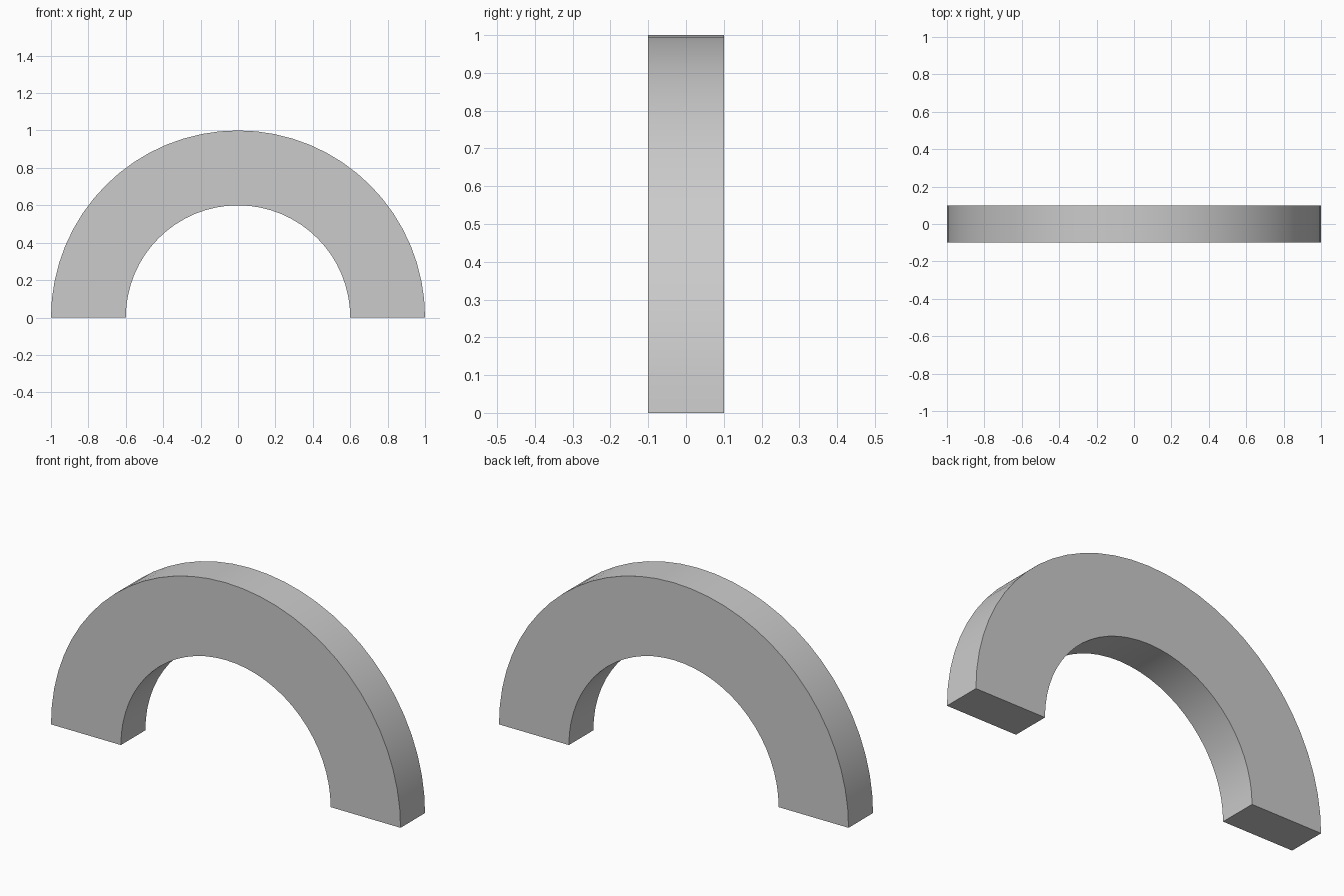
import bpy, bmesh
from math import sin, cos, pi, radians

if "Cube" in bpy.data.objects:
    bpy.data.objects.remove(bpy.data.objects["Cube"])

OUTER, INNER, DEPTH, SEGMENTS = 1.0, 0.6, 0.2, 32

# Half-ring arch: sweep a rectangular section through 180 degrees
bm = bmesh.new()
section = [(INNER, -DEPTH / 2), (OUTER, -DEPTH / 2), (OUTER, DEPTH / 2), (INNER, DEPTH / 2)]
rings = []
for i in range(SEGMENTS + 1):
    a = pi * i / SEGMENTS
    rings.append([bm.verts.new((r * cos(a), y, r * sin(a))) for r, y in section])
for a, b in zip(rings, rings[1:]):
    for j in range(4):
        k = (j + 1) % 4
        bm.faces.new((a[j], a[k], b[k], b[j]))

# Flat feet
bm.faces.new(rings[0])
bm.faces.new(rings[-1])
bmesh.ops.recalc_face_normals(bm, faces=bm.faces)

mesh = bpy.data.meshes.new("arch")
bm.to_mesh(mesh)
bm.free()
arch = bpy.data.objects.new("arch", mesh)
bpy.context.collection.objects.link(arch)

# Smooth curved sides, sharp edges
bpy.context.view_layer.objects.active = arch
arch.select_set(True)
bpy.ops.object.shade_smooth_by_angle(angle=radians(30))
